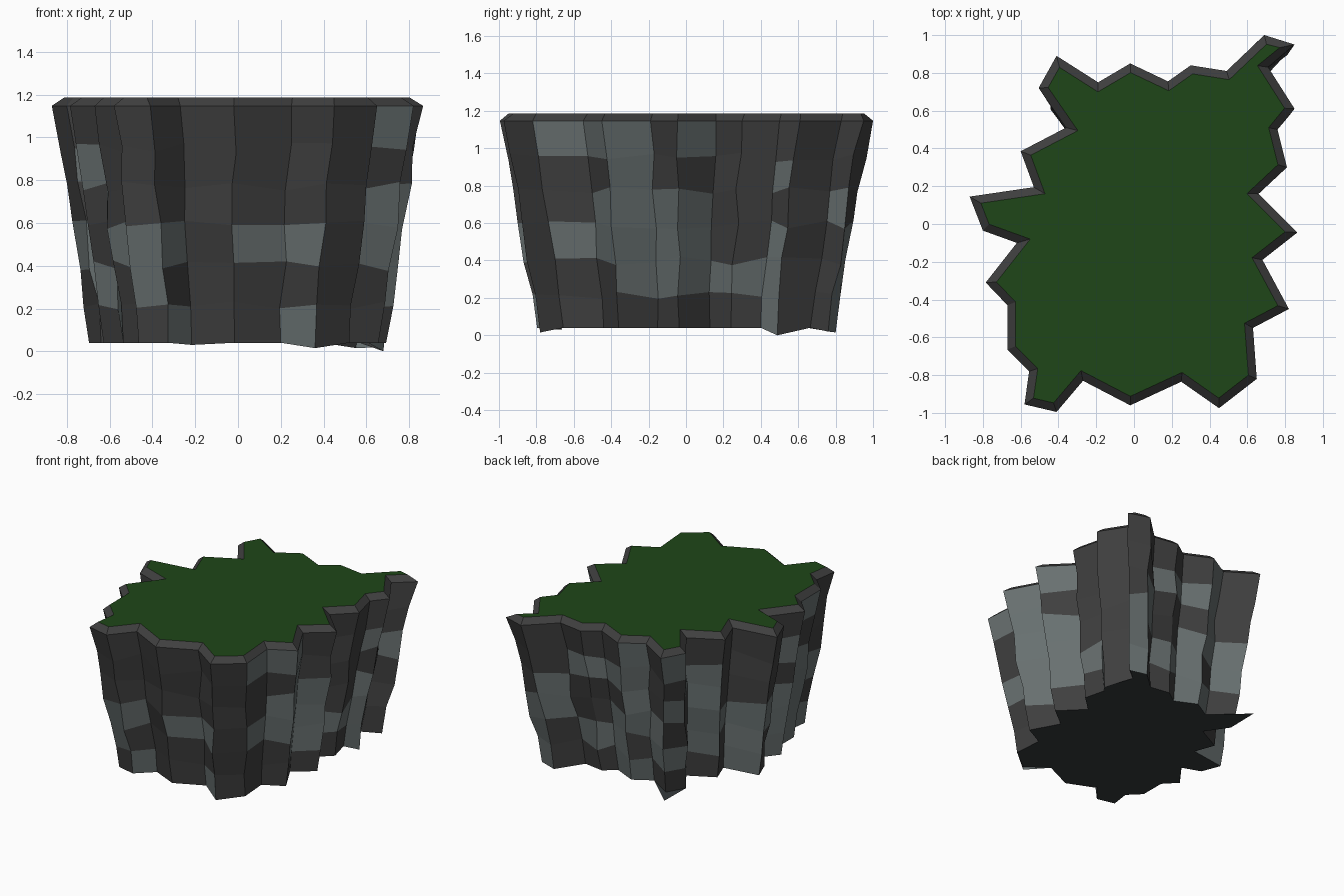
import bpy, bmesh, random
from mathutils import Vector

if "Cube" in bpy.data.objects:
    bpy.data.objects.remove(bpy.data.objects["Cube"])

random.seed(4)

# Jagged plan outline of the plateau, clockwise from the back left corner
OUTLINE = [Vector(p) for p in [
    (-.41, .89), (-.19, .75), (-.02, .85), (.18, .755), (.30, .84), (.49, .81),
    (.69, 1.0), (.85, .95), (.71, .83), (.85, .61), (.76, .50), (.81, .30),
    (.66, .16), (.865, -.045), (.68, -.19), (.82, -.45), (.63, -.55),
    (.65, -.82), (.45, -.975), (.25, -.835), (-.02, -.96), (-.27, -.83),
    (-.41, -.995), (-.58, -.955), (-.555, -.78), (-.67, -.665), (-.67, -.43),
    (-.785, -.31), (-.62, -.10), (-.80, -.035), (-.87, .145), (-.53, .195),
    (-.60, .385), (-.36, .51), (-.505, .72)]]
N = len(OUTLINE)

# Wall rows: height, plan scale, chance of a pale face in the row below it
ROWS = [(1.147, 1.0, .10), (.95, .955, .35), (.77, .925, .40),
        (.59, .90, .65), (.40, .86, .60), (.22, .825, .30), (.04, .80, 0)]


def material(name, rgb):
    m = bpy.data.materials.new(name)
    m.diffuse_color = (*rgb, 1)
    m.use_nodes = True
    m.node_tree.nodes["Principled BSDF"].inputs["Base Color"].default_value = m.diffuse_color
    return m


def inset(points, d):
    """Mitred inward offset of the clockwise outline."""
    out = []
    for i, p in enumerate(points):
        a = (p - points[i - 1]).normalized()
        b = (points[(i + 1) % N] - p).normalized()
        na, nb = Vector((a.y, -a.x)), Vector((b.y, -b.x))
        m = (na + nb).normalized()
        out.append(p + m * min(d / max(m.dot(na), .2), .08))
    return out


def make_object(name, rings, mats, cap=False):
    """Stack of rings joined by quads, or a single capped ring."""
    bm = bmesh.new()
    vs = [[bm.verts.new(p) for p in ring] for ring in rings]
    if cap:
        bm.faces.new(vs[0])
    for r in range(len(vs) - 1):
        for i in range(N):
            j = (i + 1) % N
            f = bm.faces.new((vs[r][j], vs[r][i], vs[r + 1][i], vs[r + 1][j]))
            pale = r > 0 and random.random() < ROWS[r - 1][2]
            f.material_index = int(pale)
    bm.normal_update()
    me = bpy.data.meshes.new(name)
    bm.to_mesh(me)
    bm.free()
    for m in mats:
        me.materials.append(m)
    ob = bpy.data.objects.new(name, me)
    bpy.context.collection.objects.link(ob)
    return ob


grass = material("grass", (.013, .062, .009))
dark = material("dark_rock", (.05, .05, .05))
pale = material("pale_rock", (.14, .165, .165))
under = material("under_rock", (.035, .042, .045))

# Bevelled rim, then tapering rows with small irregularities
rim = [(p.x, p.y, 1.187) for p in inset(OUTLINE, .043)]
rings = [rim]
low_points = {6: .015, 7: .02, 9: 0, 18: .015, 21: .03}
for k, (z, s, _) in enumerate(ROWS):
    ring = []
    for i, p in enumerate(OUTLINE):
        j = .013 if 0 < k < len(ROWS) - 1 else 0
        zz = z + random.uniform(-1, 1) * j * 2
        if k == len(ROWS) - 1:
            zz = low_points.get(i, z)
        ring.append((p.x * s + random.uniform(-j, j),
                     p.y * s + random.uniform(-j, j), zz))
    rings.append(ring)
make_object("rock_wall", rings, [dark, pale])

# Flat green top
make_object("grass_top", [rim[::-1]], [grass], cap=True)

# Underside with the small splinter at the back left
base = [Vector(p) for p in rings[-1]]
base[0] = Vector((-.40, .83, .04))
for i in (6, 7, 9, 18, 21):
    base[i].z = .038
make_object("underside", [base], [under], cap=True)
